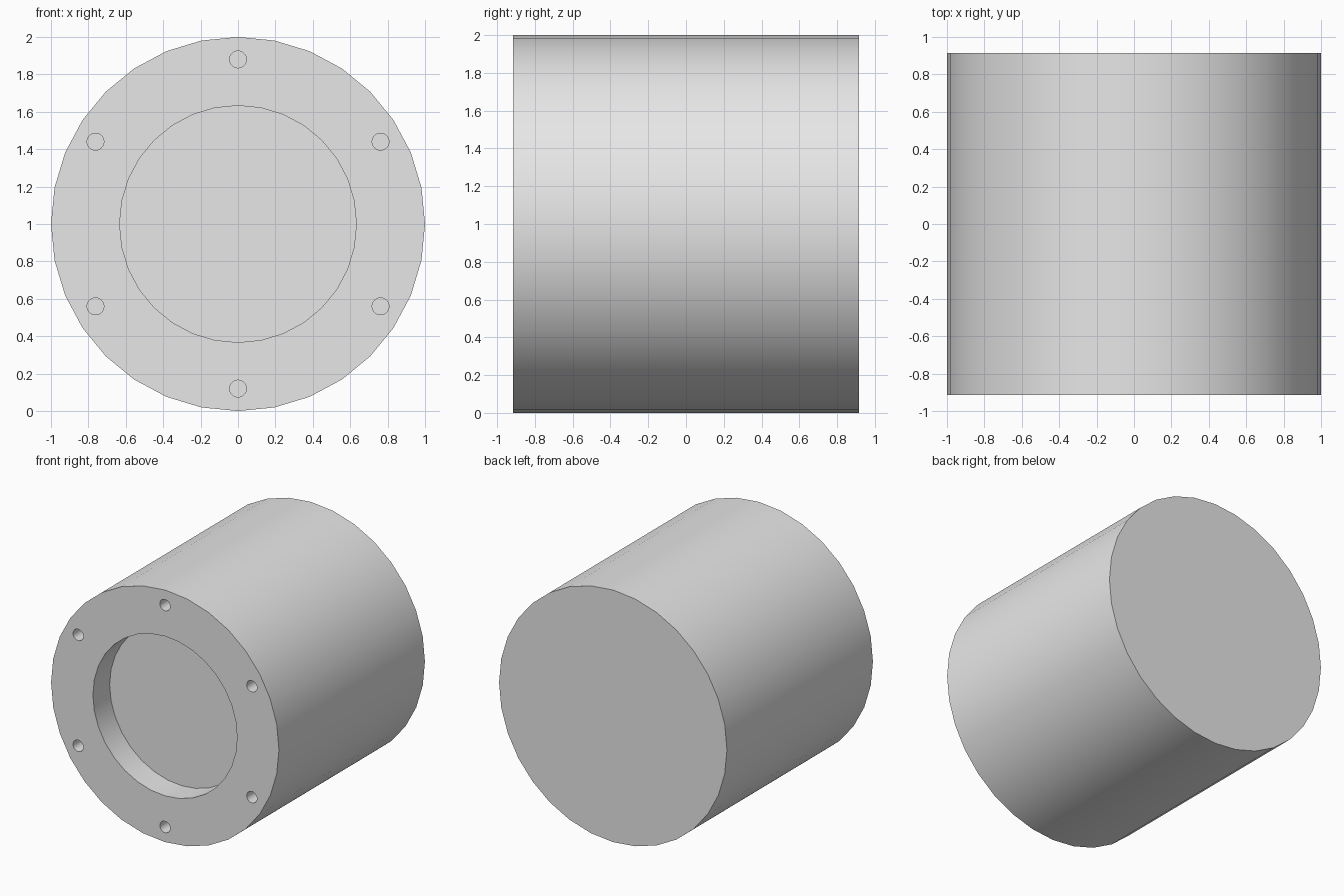
import bpy, bmesh
from math import radians, sin, cos
from mathutils import Matrix

default = bpy.data.objects.get("Cube")
if default:
    bpy.data.objects.remove(default, do_unlink=True)

RADIUS, HALF_LENGTH = 1.0, 0.915
POCKET_RADIUS, POCKET_DEPTH = 0.633, 0.21
BOLT_RADIUS, BOLT_CIRCLE, BOLT_DEPTH = 0.045, 0.88, 0.2
SIDES, OVERSHOOT = 32, 0.1

# Plain grey metal
grey = bpy.data.materials.new("grey metal")
grey.use_nodes = True
grey.diffuse_color = (0.8, 0.8, 0.8, 1)
grey.node_tree.nodes["Principled BSDF"].inputs["Base Color"].default_value = (0.8, 0.8, 0.8, 1)


def add_cylinder(bm, radius, y0, y1, x=0.0, z=RADIUS):
    """Cylinder lying along y, from y0 to y1."""
    place = Matrix.Translation((x, (y0 + y1) / 2, z)) @ Matrix.Rotation(radians(90), 4, 'X')
    bmesh.ops.create_cone(bm, cap_ends=True, segments=SIDES, radius1=radius,
                          radius2=radius, depth=y1 - y0, matrix=place)


def make_object(name, bm):
    mesh = bpy.data.meshes.new(name)
    bm.to_mesh(mesh)
    bm.free()
    mesh.materials.append(grey)
    obj = bpy.data.objects.new(name, mesh)
    bpy.context.collection.objects.link(obj)
    return obj


# Solid housing
bm = bmesh.new()
add_cylinder(bm, RADIUS, -HALF_LENGTH, HALF_LENGTH)
housing = make_object("housing", bm)

# Cutter: round pocket and ring of six bolt holes in the front
front = -HALF_LENGTH
bm = bmesh.new()
add_cylinder(bm, POCKET_RADIUS, front - OVERSHOOT, front + POCKET_DEPTH)
for i in range(6):
    a = radians(60 * i)
    add_cylinder(bm, BOLT_RADIUS, front - OVERSHOOT, front + BOLT_DEPTH,
                 BOLT_CIRCLE * sin(a), RADIUS + BOLT_CIRCLE * cos(a))
cutter = make_object("recess_cutter", bm)
cutter.hide_render = True

cut = housing.modifiers.new("recesses", 'BOOLEAN')
cut.operation = 'DIFFERENCE'
cut.solver = 'EXACT'
cut.object = cutter

# Bake the cut, then smooth the round walls and keep the rims sharp
bpy.ops.object.select_all(action='DESELECT')
housing.select_set(True)
bpy.context.view_layer.objects.active = housing
bpy.ops.object.modifier_apply(modifier=cut.name)
bpy.data.objects.remove(cutter, do_unlink=True)
bpy.ops.object.shade_smooth_by_angle(angle=radians(30))
